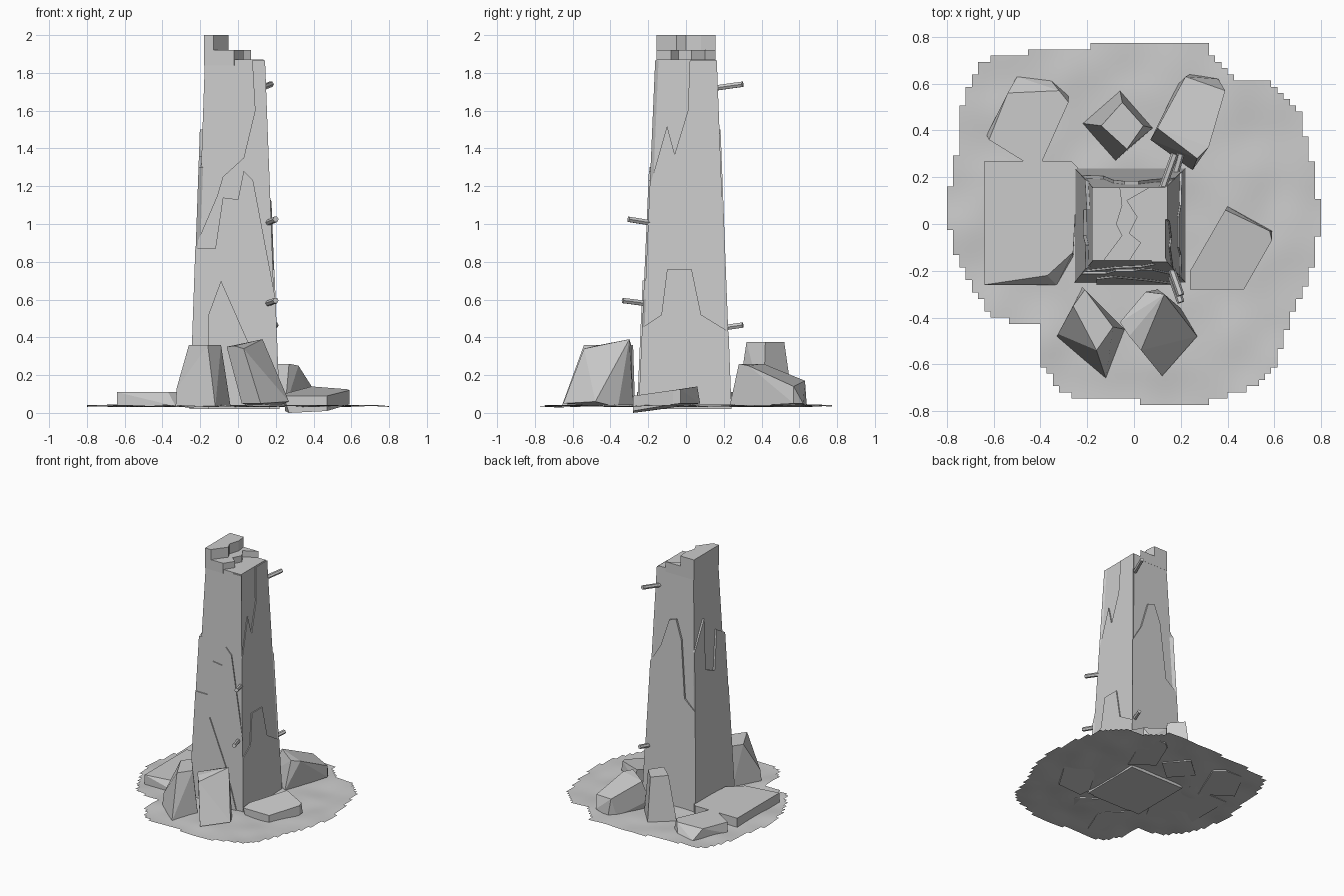
import bpy, bmesh, math
from mathutils import Vector, noise

if "Cube" in bpy.data.objects:
    bpy.data.objects.remove(bpy.data.objects["Cube"])


def finish(name, bm):
    bmesh.ops.recalc_face_normals(bm, faces=bm.faces[:])
    me = bpy.data.meshes.new(name)
    bm.to_mesh(me)
    bm.free()
    ob = bpy.data.objects.new(name, me)
    bpy.context.collection.objects.link(ob)
    return ob


def loft(name, low, high):
    """Solid between two matching vertex loops."""
    bm = bmesh.new()
    a = [bm.verts.new(p) for p in low]
    b = [bm.verts.new(p) for p in high]
    bm.faces.new(a)
    bm.faces.new(b)
    n = len(a)
    for i in range(n):
        bm.faces.new((a[i], a[(i + 1) % n], b[(i + 1) % n], b[i]))
    return finish(name, bm)


def rock(name, pts):
    bm = bmesh.new()
    for p in pts:
        bm.verts.new(p)
    res = bmesh.ops.convex_hull(bm, input=bm.verts[:])
    loose = [v for v in bm.verts if not v.link_faces]
    bmesh.ops.delete(bm, geom=loose, context='VERTS')
    bmesh.ops.dissolve_limit(bm, angle_limit=math.radians(8), verts=bm.verts[:], edges=bm.edges[:])
    return finish(name, bm)


# Tapered pillar core
Z0, Z1 = 0.02, 1.87
LOW = (-0.24, 0.205, -0.235, 0.225)      # x min, x max, y min, y max at the foot
HIGH = (-0.175, 0.135, -0.155, 0.155)    # same at the top


def bounds(z):
    t = (z - Z0) / (Z1 - Z0)
    return [a + (b - a) * t for a, b in zip(LOW, HIGH)]


def ring(z):
    x0, x1, y0, y1 = bounds(z)
    return [(x0, y0, z), (x1, y0, z), (x1, y1, z), (x0, y1, z)]


loft("pillar_core", ring(Z0), ring(Z1))


# Broken surface layers; u runs along the wall and is clamped to its edges
def layer(name, side, out, outline):
    def place(u, z, off):
        x0, x1, y0, y1 = bounds(z)
        e = max(off, 0)
        if side in ("front", "back"):
            x = min(max(u, x0 - e), x1 + e)
            return (x, y0 - off if side == "front" else y1 + off, z)
        y = min(max(u, y0 - e), y1 + e)
        return (x0 - off if side == "left" else x1 + off, y, z)
    loft(name, [place(u, z, -0.01) for u, z in outline],
         [place(u, z, out) for u, z in outline])


foot = [(1, 0.02), (-1, 0.02)]
layer("front_layer_upper", "front", 0.008, [(-1, .9), (-.11, 1.15), (-.08, 1.25), (.03, 1.35),
      (.09, 1.6), (.075, 1.865), (1, 1.865)] + foot)
layer("front_layer_middle", "front", 0.016, [(-1, .87), (-.12, .87), (-.08, 1.14), (0, 1.13),
      (.03, 1.28), (.08, 1.23), (1, .6)] + foot)
layer("front_layer_lower", "front", 0.024, [(-.16, .02), (-.16, .51), (-.09, .7), (.06, .36), (.17, .02)])
layer("right_layer_upper", "right", 0.008, [(-1, 1.2), (-.1, 1.52), (-.06, 1.37), (.01, 1.6),
      (.02, 1.865), (1, 1.865)] + foot)
layer("right_layer_lower", "right", 0.016, [(-1, .45), (-.13, .52), (-.10, .76), (.03, .76),
      (.08, .52), (1, .43)] + foot)
layer("back_layer", "back", 0.014, [(-1, .82), (-.13, .9), (-.09, 1.35), (-.04, 1.5), (.02, 1.48),
      (.09, 1.26), (1, 1.12)] + foot)
layer("left_layer", "left", 0.014, [(-1, 1.3), (-.09, 1.36), (-.05, 1.05), (.06, 1.1), (.06, 1.5),
      (1, 1.28)] + foot)


# Stepped broken top
def step(name, top, edge):
    pts = [(-.18, .157), (-.18, -.157)] + edge
    loft(name, [(x, y, 1.84) for x, y in pts], [(x, y, top) for x, y in pts])


step("broken_top_high", 2.0, [(-.13, -.157), (-.05, -.05), (-.075, .0), (-.05, .08), (-.06, .157)])
step("broken_top_low", 1.92, [(-.02, -.157), (.03, -.08), (-.02, -.04), (.015, .03), (-.03, .1), (.07, .157)])


# Reinforcing rods
def rod(name, a, b, r=0.016):
    a, b = Vector(a), Vector(b)
    d = (b - a).normalized()
    s = d.cross(Vector((0, 0, 1))).normalized()
    t = s.cross(d)
    offs = [(s * math.cos(k * math.pi / 3) + t * math.sin(k * math.pi / 3)) * r for k in range(6)]
    loft(name, [a + o for o in offs], [b + o for o in offs])


for i, (a, b) in enumerate([((.11, .12, 1.715), (.175, .30, 1.74)),
                            ((.145, -.15, 1.00), (.20, -.305, 1.025)),
                            ((.145, -.18, .575), (.20, -.335, .595)),
                            ((.16, .16, .445), (.20, .30, .465))]):
    rod(f"rod_{i + 1}", a, b)


# Rubble around the foot
def slab(name, pts, bottom, top):
    rock(name, [(x, y, bottom) for x, y in pts] + [(x, y, top) for x, y in pts])


rock("slab_left", [(x, y, z) for z in (.035, .11) for x, y in
     [(-.64, -.26), (-.64, .27), (-.27, .27), (-.24, .24)]]
     + [(-.33, -.26, .035), (-.26, -.14, .035), (-.37, -.22, .11), (-.26, -.12, .11)])
rock("slab_back_left", [(-.63, .38, .03), (-.62, .36, .11), (-.54, .56, .11), (-.32, .57, .11),
     (-.28, .52, .11), (-.41, .23, .11), (-.5, .63, .03), (-.36, .62, .03), (-.28, .55, .03), (-.41, .23, .03)])
rock("slab_right", [(.24, -.28, .09), (.24, -.2, .10), (.39, .06, .14), (.58, -.03, .125), (.59, -.07, .12),
     (.47, -.28, .09), (.27, -.28, .0), (.25, -.2, .01), (.40, .075, .05), (.59, -.03, .05),
     (.59, -.07, .045), (.47, -.28, .01)])
rock("rock_back", [(-.06, .57, .03), (.08, .41, .03), (-.08, .27, .03), (-.22, .43, .03),
     (-.05, .52, .375), (.04, .42, .375), (-.03, .32, .375), (-.14, .42, .375)])
rock("rock_back_right", [(.07, .36, .10), (.25, .23, .03), (.39, .57, .05), (.24, .64, .03), (.19, .6, .03),
     (.10, .41, .26), (.27, .28, .26), (.32, .33, .25), (.22, .63, .17), (.39, .57, .14), (.36, .62, .05),
     (.09, .36, .03)])
rock("rock_front_left", [(-.33, -.48, .04), (-.12, -.66, .03), (-.04, -.45, .04), (-.22, -.27, .04),
     (-.325, -.47, .13), (-.26, -.35, .36), (-.21, -.28, .36), (-.09, -.44, .36), (-.16, -.54, .36)])
rock("rock_front_right", [(-.06, -.42, .35), (.05, -.29, .36), (.13, -.30, .39), (-.02, -.48, .355),
     (.03, -.54, .34), (.12, -.65, .05), (.27, -.48, .06), (.19, -.38, .27), (.2, -.36, .03),
     (.10, -.28, .03), (.02, -.5, .05), (.0, -.44, .13)])

# Ragged soil patch: grid cells kept inside a rough outline
edge = [(.3, .77), (.42, .63), (.6, .6), (.7, .5), (.77, .22), (.8, 0), (.76, -.2), (.69, -.35), (.6, -.62),
        (.5, -.7), (.3, -.77), (.1, -.77), (-.06, -.75), (-.3, -.73), (-.4, -.6), (-.4, -.44), (-.6, -.4),
        (-.7, -.25), (-.78, -.1), (-.8, .1), (-.76, .3), (-.74, .5), (-.65, .7), (-.4, .74), (-.1, .77)]


def inside(x, y):
    hit = False
    for (ax, ay), (bx, by) in zip(edge, edge[1:] + edge[:1]):
        if (ay > y) != (by > y) and x < ax + (bx - ax) * (y - ay) / (by - ay):
            hit = not hit
    return hit


bm = bmesh.new()
bmesh.ops.create_grid(bm, x_segments=60, y_segments=60, size=0.8)
drop = [f for f in bm.faces if not inside(*f.calc_center_median().xy)]
bmesh.ops.delete(bm, geom=drop, context='FACES')
for v in bm.verts:
    v.co.z = 0.038 + 0.012 * noise.noise(Vector((v.co.x * 5, v.co.y * 5, 0.3)))
for f in bm.faces:
    f.smooth = True
finish("soil_patch", bm)
